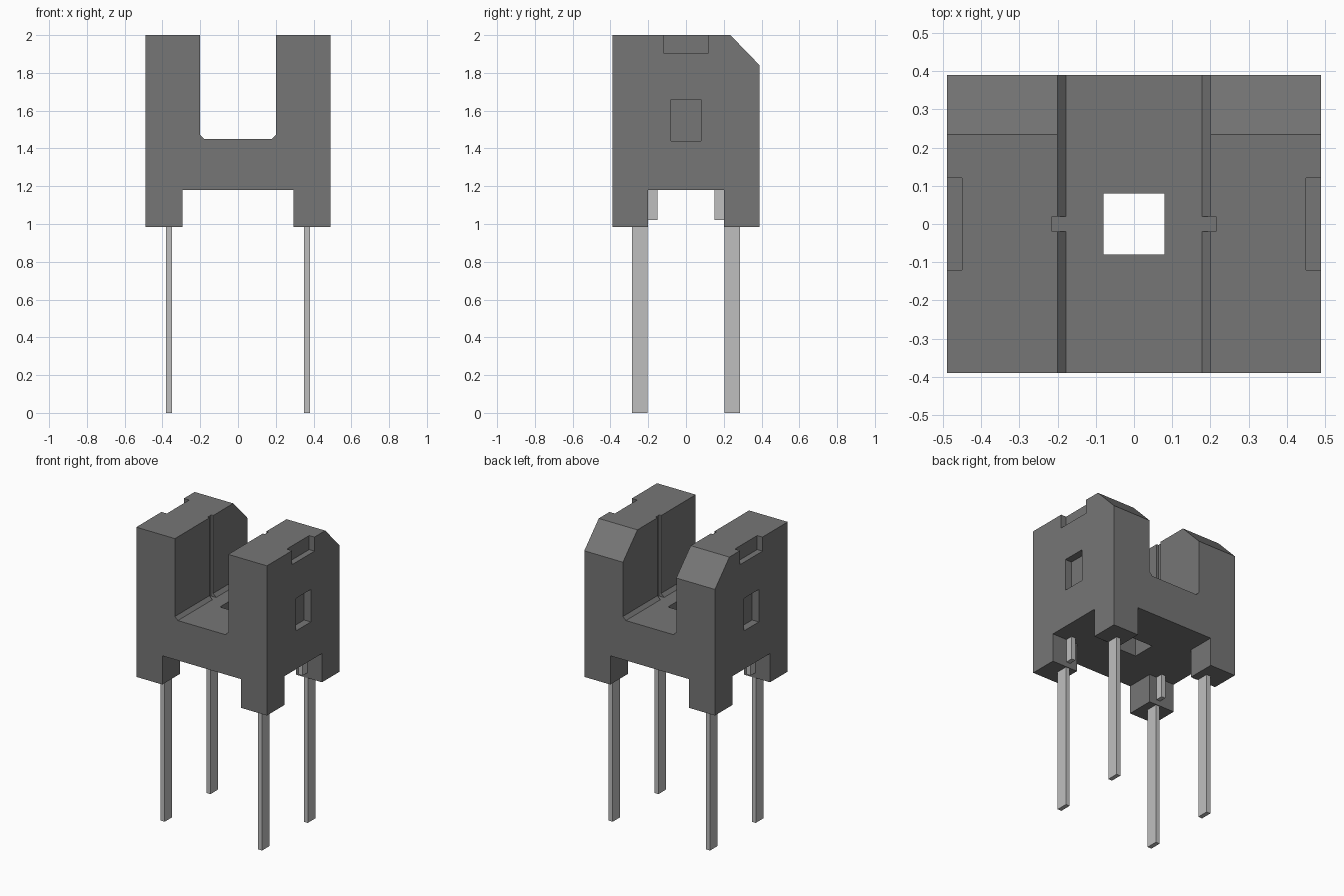
import bpy, bmesh
from mathutils import Vector

old = bpy.data.objects.get("Cube")
if old:
    bpy.data.objects.remove(old, do_unlink=True)


def material(name, value):
    mat = bpy.data.materials.new(name)
    mat.use_nodes = True
    colour = (value, value, value, 1)
    mat.diffuse_color = colour
    mat.node_tree.nodes["Principled BSDF"].inputs["Base Color"].default_value = colour
    return mat


def prism(name, points, axis, low, high, mat=None):
    """Extrude a profile lying in the plane across the given axis."""
    bm = bmesh.new()
    corners = []
    for a, b in points:
        co = [a, b]
        co.insert(axis, low)
        corners.append(bm.verts.new(co))
    face = bm.faces.new(corners)
    grown = bmesh.ops.extrude_face_region(bm, geom=[face])["geom"]
    shift = Vector((0, 0, 0))
    shift[axis] = high - low
    bmesh.ops.translate(bm, vec=shift, verts=[g for g in grown if isinstance(g, bmesh.types.BMVert)])
    bmesh.ops.recalc_face_normals(bm, faces=bm.faces)
    mesh = bpy.data.meshes.new(name)
    bm.to_mesh(mesh)
    bm.free()
    obj = bpy.data.objects.new(name, mesh)
    bpy.context.scene.collection.objects.link(obj)
    if mat:
        mesh.materials.append(mat)
    return obj


def box(name, x, y, z, mat=None):
    points = [(x[0], y[0]), (x[1], y[0]), (x[1], y[1]), (x[0], y[1])]
    return prism(name, points, 2, z[0], z[1], mat)


def cut(target, cutter):
    cutter.hide_render = True
    mod = target.modifiers.new("cut", 'BOOLEAN')
    mod.operation = 'DIFFERENCE'
    mod.solver = 'EXACT'
    mod.object = cutter
    bpy.context.view_layer.objects.active = target
    bpy.ops.object.modifier_apply(modifier=mod.name)
    bpy.data.objects.remove(cutter, do_unlink=True)


plastic = material("dark grey plastic", 0.18)
metal = material("light grey metal", 0.52)

W, D, FOOT, BASE, FLOOR, TOP = 0.49, 0.39, 0.985, 1.18, 1.45, 2.0

# Housing: side outline with sloped rear top edge
housing = prism("housing", [(-D, FOOT), (D, FOOT), (D, 1.84), (0.235, TOP), (-D, TOP)],
                0, -W, W, plastic)

# Open slot between the two arms, with small bevels at the floor
right_half = [(0.178, FLOOR), (0.2, 1.472), (0.2, 2.1)]
slot = right_half + [(-x, z) for x, z in reversed(right_half)]
cut(housing, prism("slot_cutter", slot, 1, -1, 1))

# Crossed channels underneath leave four corner feet
cut(housing, box("channel_cutter", (-0.295, 0.295), (-1, 1), (0.5, BASE)))
cut(housing, box("cross_channel_cutter", (-1, 1), (-0.2, 0.2), (0.5, BASE)))

# Square hole through the floor
cut(housing, box("floor_hole_cutter", (-0.08, 0.08), (-0.08, 0.08), (1.1, 1.6)))

# Light slits, outer windows and top notches on both arms
for s in (-1, 1):
    def span(a, b):
        return sorted((s * a, s * b))
    cut(housing, box("slit_cutter", span(0.15, 0.215), (-0.02, 0.02), (FLOOR, 2.1)))
    cut(housing, box("window_cutter", span(0.44, 0.6), (-0.08, 0.08), (1.44, 1.66)))
    cut(housing, box("notch_cutter", span(0.45, 0.6), (-0.12, 0.12), (1.905, 2.1)))

# Four pins, each with a wider shoulder towards the middle
for sx, side in ((1, "left"), (-1, "right")):
    for sy, end in ((-1, "front"), (1, "back")):
        outline = [(0.205, 0), (0.285, 0), (0.285, 1.2), (0.15, 1.2), (0.15, 1.02), (0.205, 1.02)]
        lo, hi = sorted((sx * 0.35, sx * 0.38))
        prism(f"{end}_{side}_pin", [(sy * y, z) for y, z in outline], 0, lo, hi, metal)
